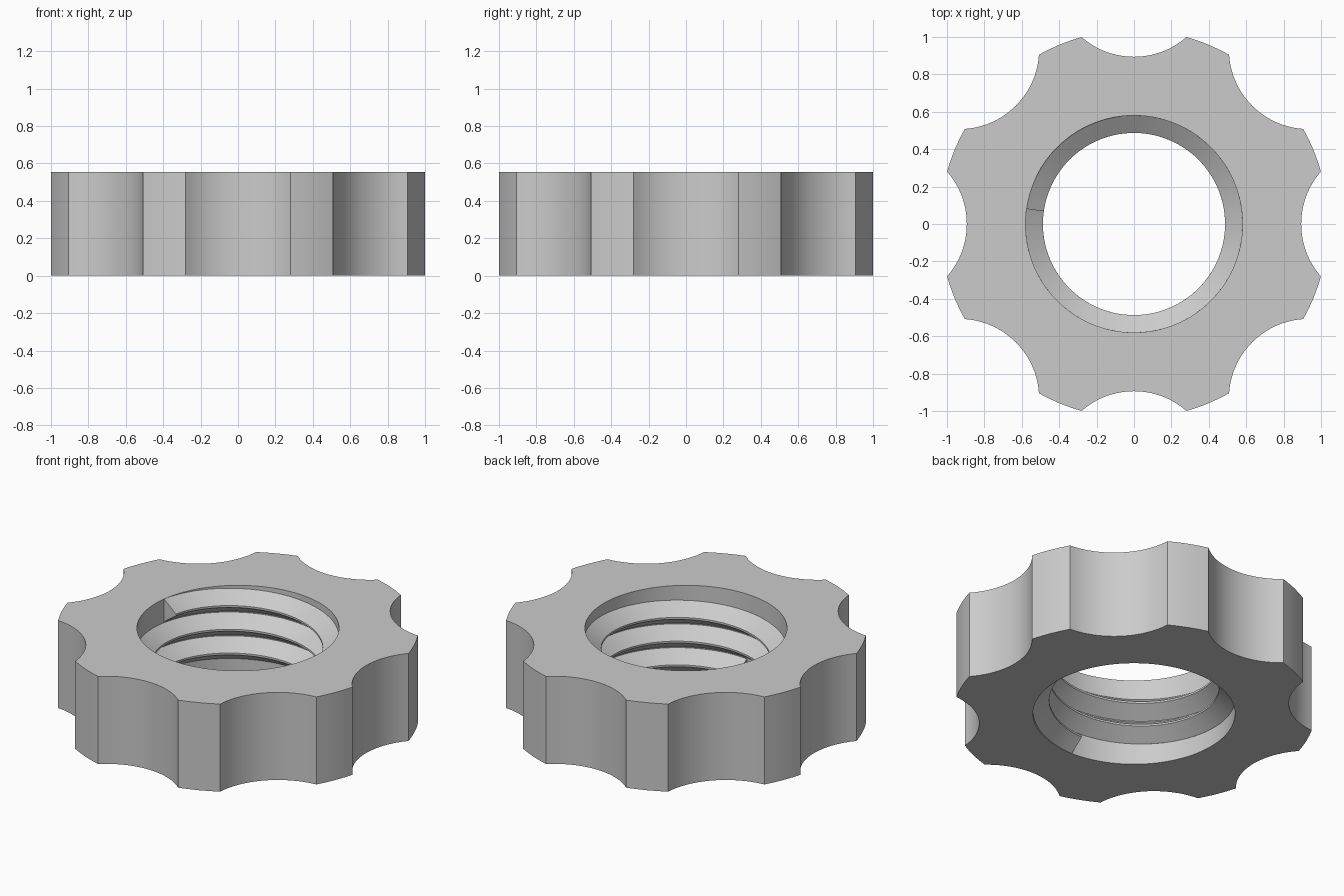
import bpy, bmesh
from math import sin, cos, pi, radians, atan2, sqrt

if "Cube" in bpy.data.objects:
    bpy.data.objects.remove(bpy.data.objects["Cube"], do_unlink=True)

HEIGHT = 0.555
OUTER, BORE, CREST = 1.038, 0.58, 0.487
SCALLOP_R, SCALLOP_CENTRE = 0.426, 1.32
LOBES = 8

grey = bpy.data.materials.new("plain grey")
grey.use_nodes = True
grey.diffuse_color = (0.6, 0.6, 0.6, 1)
grey.node_tree.nodes["Principled BSDF"].inputs["Base Color"].default_value = (0.6, 0.6, 0.6, 1)


def finish(bm, name):
    bmesh.ops.recalc_face_normals(bm, faces=bm.faces)
    mesh = bpy.data.meshes.new(name)
    bm.to_mesh(mesh)
    bm.free()
    mesh.materials.append(grey)
    obj = bpy.data.objects.new(name, mesh)
    bpy.context.collection.objects.link(obj)
    bpy.ops.object.select_all(action="DESELECT")
    obj.select_set(True)
    bpy.context.view_layer.objects.active = obj
    bpy.ops.object.shade_smooth_by_angle(angle=radians(25))
    return obj


def lobed_outline():
    """Outline as (angle, radius): a hollow scallop, then a rounded lobe tip."""
    corner_y = (OUTER**2 - SCALLOP_R**2 + SCALLOP_CENTRE**2) / (2 * SCALLOP_CENTRE)
    corner_x = sqrt(OUTER**2 - corner_y**2)
    half = atan2(corner_x, corner_y)
    sweep = atan2(corner_x, SCALLOP_CENTRE - corner_y)
    step = 2 * pi / LOBES
    points = []
    for lobe in range(LOBES):
        for i in range(20):
            t = sweep * (i / 10 - 1)
            x = SCALLOP_CENTRE - SCALLOP_R * cos(t)
            y = SCALLOP_R * sin(t)
            points.append((lobe * step + atan2(y, x), sqrt(x * x + y * y)))
        for i in range(4):
            points.append((lobe * step + half + (step - 2 * half) * i / 4, OUTER))
    return points


# Lobed body with a straight bore
bm = bmesh.new()
rings = []
for a, r in lobed_outline():
    section = ((r, 0), (r, HEIGHT), (BORE, HEIGHT), (BORE, 0))
    rings.append([bm.verts.new((q * cos(a), q * sin(a), z)) for q, z in section])
for i, ring in enumerate(rings):
    after = rings[(i + 1) % len(rings)]
    for k in range(4):
        n = (k + 1) % 4
        bm.faces.new((ring[k], after[k], after[n], ring[n]))
finish(bm, "lobed_body")

# Right-handed helical ridge inside the bore
ROOT_HALF, CREST_HALF = 0.072, 0.006
START, TURN = radians(-92), radians(984)
STEPS = 260
bm = bmesh.new()
profile = ((BORE + 0.004, -ROOT_HALF), (BORE, -ROOT_HALF), (CREST, -CREST_HALF),
           (CREST, CREST_HALF), (BORE, ROOT_HALF), (BORE + 0.004, ROOT_HALF))
rings = []
for i in range(STEPS + 1):
    t = i / STEPS
    a = START + TURN * t
    mid = ROOT_HALF + (HEIGHT - 2 * ROOT_HALF) * t
    rings.append([bm.verts.new((r * cos(a), r * sin(a), mid + z)) for r, z in profile])
for ring, after in zip(rings, rings[1:]):
    for k in range(len(profile)):
        n = (k + 1) % len(profile)
        bm.faces.new((ring[k], after[k], after[n], ring[n]))
bm.faces.new(rings[0])
bm.faces.new(rings[-1])
finish(bm, "inner_thread")
